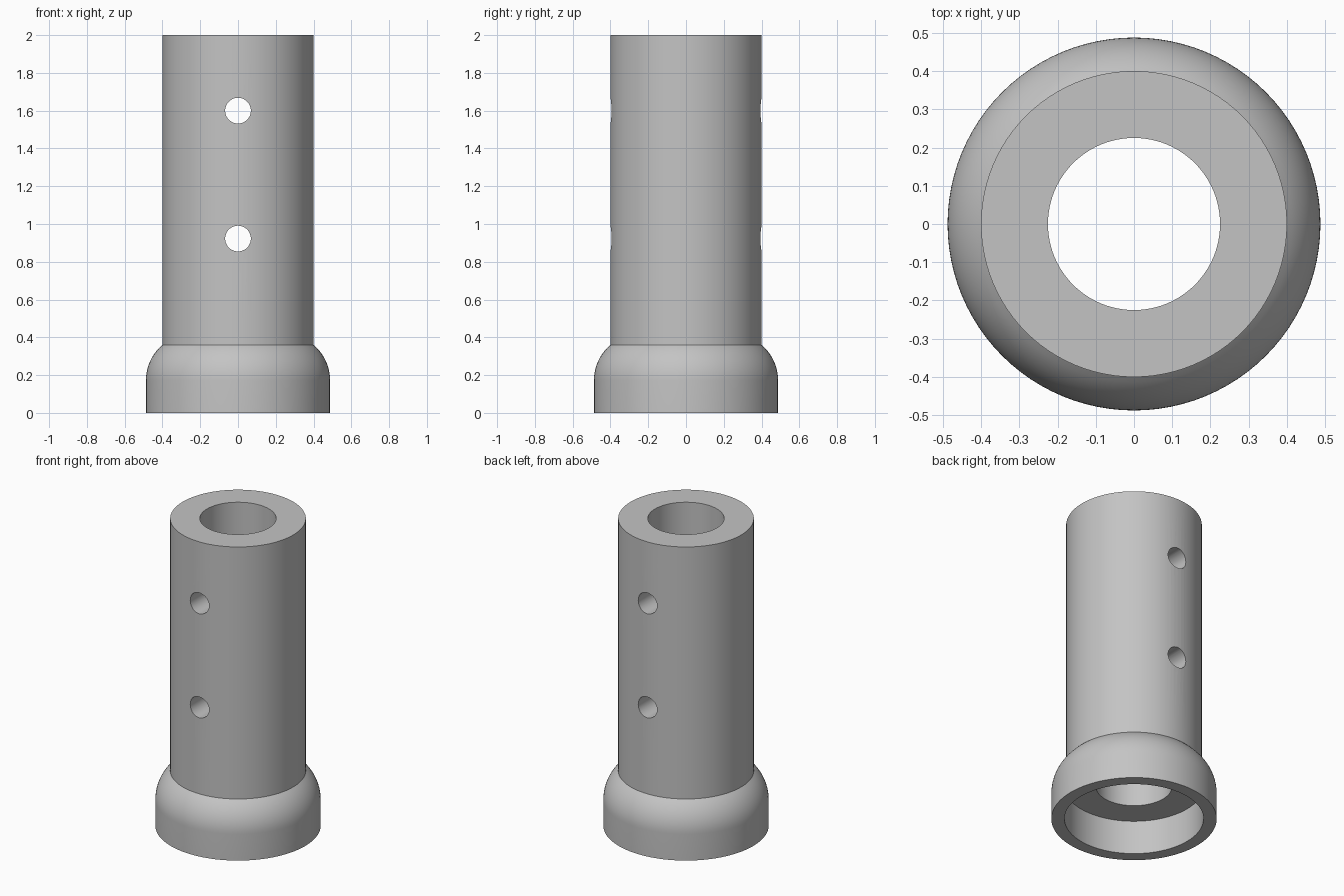
import bpy
import bmesh
import math
from mathutils import Vector

cube = bpy.data.objects.get("Cube")
if cube:
    bpy.data.objects.remove(cube, do_unlink=True)

# Dimensions
HEIGHT = 2.0
TUBE_R, BORE_R = 0.40, 0.225
COLLAR_R, COLLAR_TOP = 0.4875, 0.36
RECESS_R, RECESS_TOP = 0.41, 0.22
ROUND_START = 0.172
HOLE_R, HOLE_HEIGHTS = 0.068, (0.923, 1.60)
SEGMENTS = 96

# Grey material
grey = bpy.data.materials.new("plain grey")
grey.use_nodes = True
colour = (0.55, 0.55, 0.55, 1.0)
grey.diffuse_color = colour
grey.node_tree.nodes["Principled BSDF"].inputs["Base Color"].default_value = colour


def rounded_shoulder(steps=12):
    """Arc that leaves the collar wall upright and ends on the tube."""
    rise, inset = COLLAR_TOP - ROUND_START, COLLAR_R - TUBE_R
    radius = (rise ** 2 + inset ** 2) / (2 * inset)
    end = math.asin(rise / radius)
    return [(COLLAR_R - radius + radius * math.cos(end * i / steps),
             ROUND_START + radius * math.sin(end * i / steps))
            for i in range(steps + 1)]


def lathe(name, profile):
    """Spin a closed (radius, height) outline around z."""
    bm = bmesh.new()
    verts = [bm.verts.new((r, 0, z)) for r, z in profile]
    edges = [bm.edges.new((v, verts[i - 1])) for i, v in enumerate(verts)]
    bmesh.ops.spin(bm, geom=verts + edges, cent=(0, 0, 0), axis=(0, 0, 1),
                   angle=math.tau, steps=SEGMENTS)
    bmesh.ops.remove_doubles(bm, verts=bm.verts[:], dist=0.0001)
    bmesh.ops.recalc_face_normals(bm, faces=bm.faces[:])
    mesh = bpy.data.meshes.new(name)
    bm.to_mesh(mesh)
    bm.free()
    obj = bpy.data.objects.new(name, mesh)
    bpy.context.collection.objects.link(obj)
    mesh.materials.append(grey)
    return obj


# Tube with rounded collar, bore and bottom recess
sleeve = lathe("collared_sleeve", [
    (BORE_R, RECESS_TOP), (RECESS_R, RECESS_TOP), (RECESS_R, 0), (COLLAR_R, 0),
    *rounded_shoulder(), (TUBE_R, HEIGHT), (BORE_R, HEIGHT)])

bpy.ops.object.select_all(action="DESELECT")
bpy.context.view_layer.objects.active = sleeve
sleeve.select_set(True)

# Cross holes running front to back
for z in HOLE_HEIGHTS:
    bpy.ops.mesh.primitive_cylinder_add(vertices=48, radius=HOLE_R, depth=1.2,
                                        location=(0, 0, z),
                                        rotation=(math.pi / 2, 0, 0))
    cutter = bpy.context.object
    cutter.name = "hole_cutter"
    cutter.hide_render = True
    cutter.data.materials.append(grey)
    cut = sleeve.modifiers.new("cross hole", "BOOLEAN")
    cut.operation = "DIFFERENCE"
    cut.solver = "EXACT"
    cut.object = cutter
    cutter.select_set(False)
    sleeve.select_set(True)
    bpy.context.view_layer.objects.active = sleeve
    bpy.ops.object.modifier_apply(modifier=cut.name)
    bpy.data.objects.remove(cutter, do_unlink=True)

bpy.ops.object.shade_smooth_by_angle(angle=math.radians(30))
